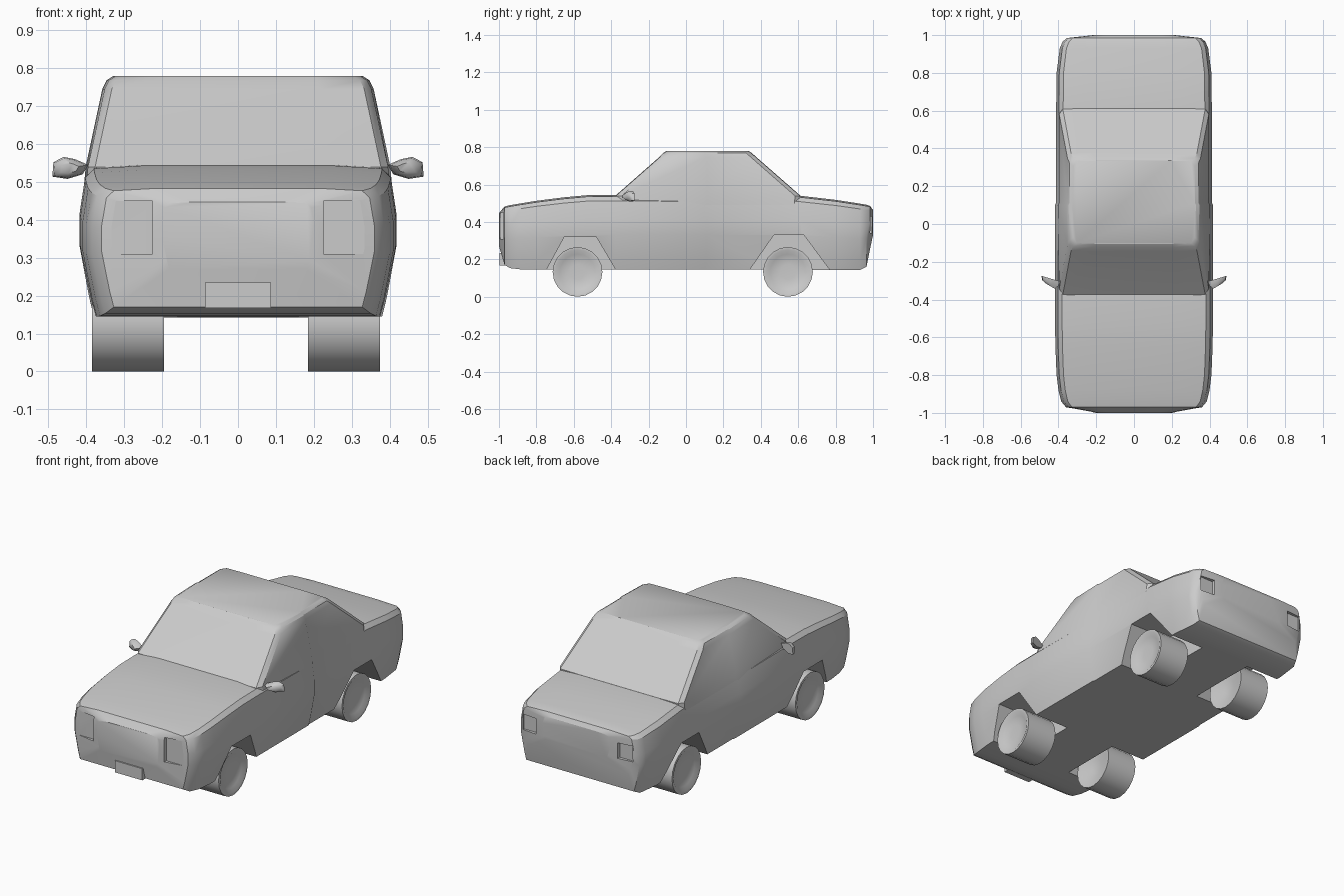
import bpy, bmesh, math

if "Cube" in bpy.data.objects:
    bpy.data.objects.remove(bpy.data.objects["Cube"])


def loft(name, rings, angle=30):
    """Skin a list of equal-length point rings and cap both ends."""
    bm = bmesh.new()
    rows = [[bm.verts.new(p) for p in ring] for ring in rings]
    n = len(rows[0])
    for a, b in zip(rows, rows[1:]):
        for i in range(n):
            j = (i + 1) % n
            bm.faces.new((a[i], a[j], b[j], b[i]))
    bm.faces.new(rows[0])
    bm.faces.new(rows[-1])
    bmesh.ops.recalc_face_normals(bm, faces=bm.faces[:])
    mesh = bpy.data.meshes.new(name)
    bm.to_mesh(mesh)
    bm.free()
    ob = bpy.data.objects.new(name, mesh)
    bpy.context.collection.objects.link(ob)
    smooth(ob, angle)
    return ob


def smooth(ob, angle=30):
    bpy.ops.object.select_all(action='DESELECT')
    ob.select_set(True)
    bpy.context.view_layer.objects.active = ob
    bpy.ops.object.shade_smooth_by_angle(angle=math.radians(angle))


def prism(name, yz, x0, x1):
    return loft(name, [[(x, y, z) for y, z in yz] for x in (x0, x1)])


def box(name, x0, x1, y0, y1, z0, z1):
    return prism(name, [(y0, z0), (y1, z0), (y1, z1), (y0, z1)], x0, x1)


def cut(ob, cutter):
    mod = ob.modifiers.new("cut", 'BOOLEAN')
    mod.operation = 'DIFFERENCE'
    mod.solver = 'EXACT'
    mod.object = cutter
    bpy.context.view_layer.objects.active = ob
    bpy.ops.object.modifier_apply(modifier=mod.name)
    bpy.data.objects.remove(cutter)


# Lower body: half cross-section (width factor, height factor) swept along y
section = [(.91, 0), (.94, .13), (1, .47), (1, .68), (.965, .92), (.91, .98), (.6, 1)]
stations = [  # y, half width, bottom, top
    (-1, .2, .27, .447), (-.97, .36, .17, .483), (-.94, .385, .153, .49),
    (-.88, .4, .146, .5), (-.8, .41, .145, .513), (-.65, .416, .145, .532),
    (-.53, .418, .145, .543), (-.38, .418, .145, .545), (.1, .418, .145, .54),
    (.112, .412, .145, .54), (.61, .412, .145, .54), (.8, .41, .142, .518),
    (.93, .393, .143, .498), (.965, .378, .16, .492), (.985, .355, .26, .485),
    (1, .215, .33, .463)]
rings = []
for y, w, lo, hi in stations:
    right = [(w * fx, y, lo + (hi - lo) * fz) for fx, fz in section]
    rings.append(right + [(-x, yy, z) for x, yy, z in reversed(right)])
body = loft("lower_body", rings)

# Wheel arches and lamp recesses
front_arch = [(-.77, .1), (-.65, .32), (-.48, .32), (-.35, .1)]
rear_arch = [(.31, .1), (.47, .33), (.63, .33), (.80, .1)]
for s in (-1, 1):
    for arch in (front_arch, rear_arch):
        cut(body, prism("arch_cutter", arch, s * .16, s * .6))
    cut(body, box("headlight_cutter", s * .225, s * .36, -1.1, -.975, .31, .45))
    cut(body, box("tail_light_cutter", s * .26, s * .35, .975, 1.1, .34, .43))
smooth(body)

# Cabin: stacked plan outlines with a slight step at the door edge
layers = [  # z, half width, front y, rear y
    (.47, .408, -.37, .61), (.54, .402, -.378, .612), (.745, .358, -.145, .378),
    (.768, .347, -.122, .352), (.78, .328, -.105, .335)]
rings = []
for z, w, f, r in layers:
    right = [(w * .6, f), (w - .025, f + .004), (w - .006, f + .035), (w, .1),
             (w - .006, .112), (w - .006, r - .03), (w - .025, r - .003), (w * .6, r)]
    rings.append([(x, y, z) for x, y in right] + [(-x, y, z) for x, y in reversed(right)])
loft("cabin", rings)

# Wheels: lathe profile (x, radius) with a dished outer face
profile = [(.362, .04), (.366, .095), (.38, .118), (.38, .133), (.19, .133), (.195, .105), (.215, .04)]
for end, y in (("front", -.58), ("rear", .545)):
    for side, s in (("right", 1), ("left", -1)):
        loft(f"{end}_{side}_wheel",
             [[(s * x - .005, y + r * math.cos(a), .133 + r * math.sin(a))
               for a in (math.tau * i / 20 for i in range(20))] for x, r in profile], 40)

# Door mirrors
outline = [(.395, .545), (.43, .560), (.46, .566), (.487, .552), (.49, .514), (.45, .508), (.41, .52)]
cx, cz = .445, .537
for side, s in (("right", 1), ("left", -1)):
    loft(f"{side}_door_mirror",
         [[(s * (cx + (x - cx) * k), y + (x - cx) * .3, cz + (z - cz) * k) for x, z in outline]
          for y, k in ((-.328, .5), (-.312, .9), (-.288, 1))], 50)

# Front plate
box("front_plate", -.087, .087, -.997, -.95, .168, .235)
